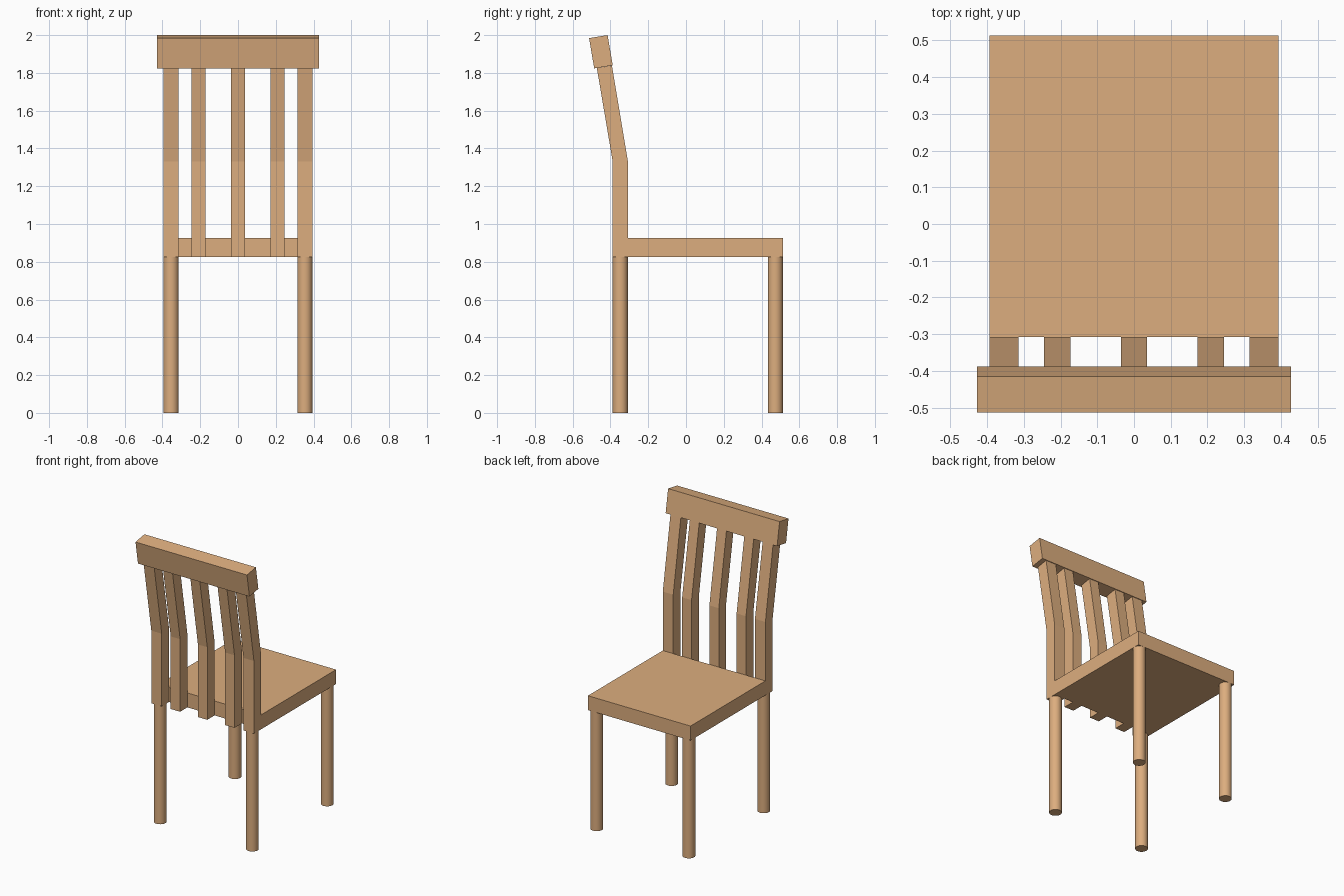
import bpy, bmesh

if "Cube" in bpy.data.objects:
    bpy.data.objects.remove(bpy.data.objects["Cube"])

wood = bpy.data.materials.new("wood")
wood.diffuse_color = (0.72, 0.42, 0.21, 1)
wood.use_nodes = True
wood.node_tree.nodes["Principled BSDF"].inputs["Base Color"].default_value = wood.diffuse_color


def extrude_profile(name, profile, x0, x1):
    """Extrude a side profile of (y, z) points from x0 to x1."""
    bm = bmesh.new()
    face = bm.faces.new([bm.verts.new((x0, y, z)) for y, z in profile])
    new = bmesh.ops.extrude_face_region(bm, geom=[face])["geom"]
    verts = [v for v in new if isinstance(v, bmesh.types.BMVert)]
    bmesh.ops.translate(bm, verts=verts, vec=(x1 - x0, 0, 0))
    bmesh.ops.recalc_face_normals(bm, faces=bm.faces[:])
    mesh = bpy.data.meshes.new(name)
    bm.to_mesh(mesh)
    bm.free()
    mesh.materials.append(wood)
    obj = bpy.data.objects.new(name, mesh)
    bpy.context.collection.objects.link(obj)
    return obj


SEAT_Z = 0.826

# Seat slab
extrude_profile("seat", [(-0.308, SEAT_Z), (0.513, SEAT_Z), (0.513, 0.926), (-0.308, 0.926)],
                -0.394, 0.394)

# Bent backrest: two outer posts and three slats share one side profile
bent = [(-0.388, SEAT_Z), (-0.308, SEAT_Z), (-0.308, 1.335),
        (-0.392, 1.839), (-0.472, 1.826), (-0.388, 1.33)]
for name, x, width in [("left_post", -0.354, 0.08), ("left_slat", -0.209, 0.072),
                       ("middle_slat", 0, 0.072), ("right_slat", 0.209, 0.072),
                       ("right_post", 0.354, 0.08)]:
    extrude_profile(name, bent, x - width / 2, x + width / 2)

# Tilted top rail
extrude_profile("top_rail", [(-0.486, 1.824), (-0.388, 1.84), (-0.415, 2.0), (-0.513, 1.984)],
                -0.428, 0.428)

# Round legs
for row, y in (("back", -0.348), ("front", 0.473)):
    for side, x in (("left", -0.354), ("right", 0.354)):
        bpy.ops.mesh.primitive_cylinder_add(vertices=32, radius=0.04, depth=SEAT_Z,
                                            location=(x, y, SEAT_Z / 2))
        leg = bpy.context.object
        leg.name = f"{row}_{side}_leg"
        leg.data.materials.append(wood)
        bpy.ops.object.shade_smooth_by_angle()
